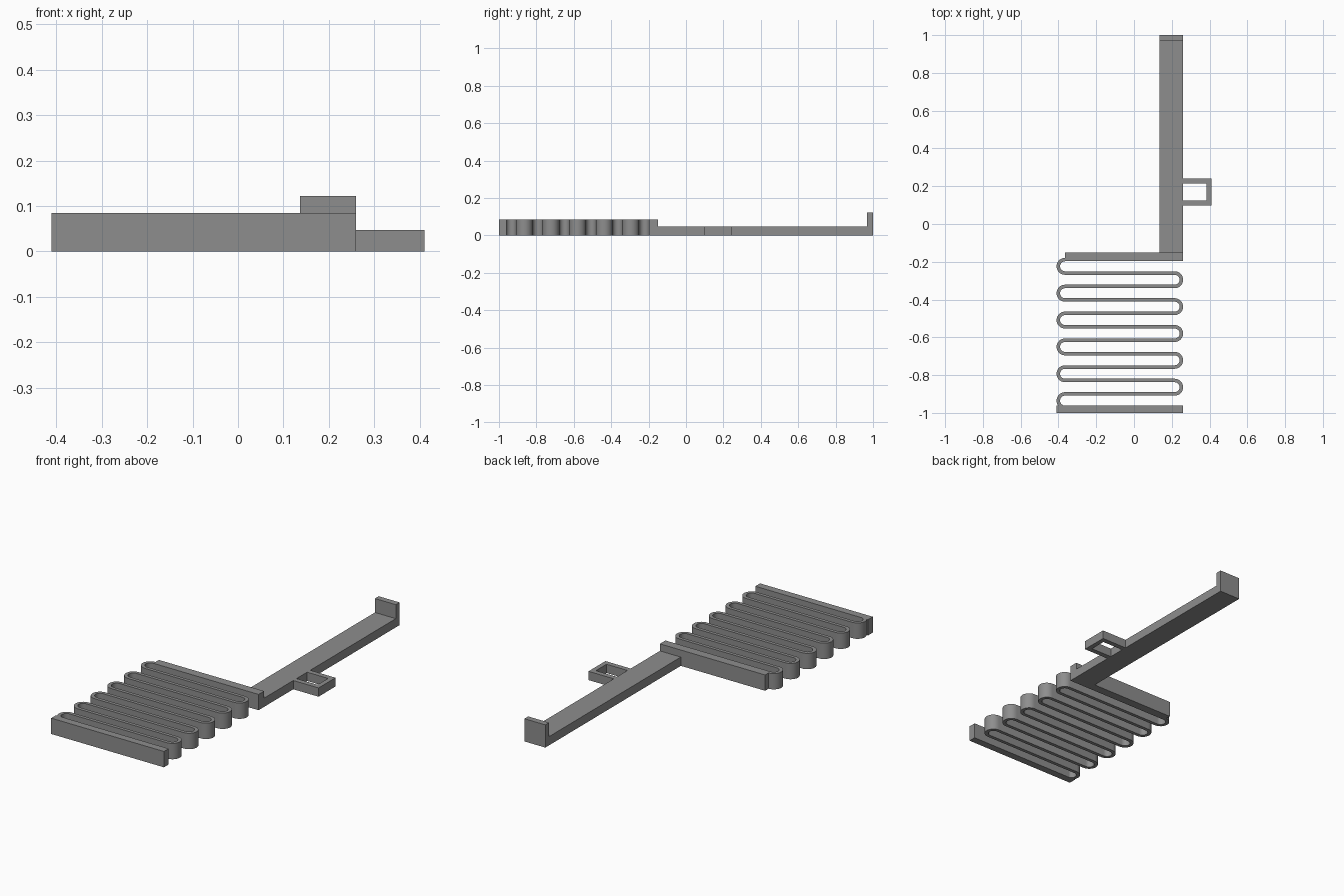
import bpy, bmesh, math
from mathutils import Vector

if "Cube" in bpy.data.objects:
    bpy.data.objects.remove(bpy.data.objects["Cube"])

grey = bpy.data.materials.new("mid_grey")
grey.diffuse_color = (0.27, 0.27, 0.27, 1)
grey.use_nodes = True
grey.node_tree.nodes["Principled BSDF"].inputs["Base Color"].default_value = grey.diffuse_color

BAR_H, ARM_H = 0.085, 0.047       # heights of the spring and the arm
LEFT, RIGHT = -0.41, 0.26         # spring extents in x
WIRE, PITCH = 0.0185, 0.0711      # spring wall thickness and run spacing
FIRST_RUN, RUNS = -0.1885, 12


def finish(name, bm):
    bmesh.ops.recalc_face_normals(bm, faces=bm.faces)
    mesh = bpy.data.meshes.new(name)
    bm.to_mesh(mesh)
    bm.free()
    mesh.materials.append(grey)
    obj = bpy.data.objects.new(name, mesh)
    bpy.context.collection.objects.link(obj)
    return obj


def prism(name, outline, height):
    """Extrude a flat outline upward from the floor."""
    bm = bmesh.new()
    face = bm.faces.new([bm.verts.new((x, y, 0)) for x, y in outline])
    top = bmesh.ops.extrude_face_region(bm, geom=[face])["geom"]
    bmesh.ops.translate(bm, vec=(0, 0, height),
                        verts=[g for g in top if isinstance(g, bmesh.types.BMVert)])
    return finish(name, bm)


def block(name, x0, x1, y0, y1, height):
    return prism(name, [(x0, y0), (x1, y0), (x1, y1), (x0, y1)], height)


def ribbon(name, path, width, height):
    """Sweep an upright rectangular wall along (point, normal) pairs."""
    bm = bmesh.new()
    rings = []
    for p, n in path:
        a, b = p + n * width / 2, p - n * width / 2
        rings.append([bm.verts.new((q.x, q.y, z))
                      for q, z in ((a, 0), (b, 0), (b, height), (a, height))])
    for r, s in zip(rings, rings[1:]):
        for i in range(4):
            j = (i + 1) % 4
            bm.faces.new((r[i], r[j], s[j], s[i]))
    bm.faces.new(rings[0])
    bm.faces.new(rings[-1])
    return finish(name, bm)


# Serpentine spring: alternating left and right half-circle turns
radius = PITCH / 2
outer = radius + WIRE / 2
path = []
for k in range(RUNS - 1):
    side = -1 if k % 2 == 0 else 1
    centre = Vector((LEFT + outer if side < 0 else RIGHT - outer,
                     FIRST_RUN - (k + 0.5) * PITCH))
    for i in range(17):
        a = math.pi / 2 - math.pi * i / 16
        d = Vector((side * math.cos(a), math.sin(a)))
        path.append((centre + d * radius, d * -side))
spring = ribbon("serpentine_spring", path, WIRE, BAR_H)
bpy.context.view_layer.objects.active = spring
spring.select_set(True)
bpy.ops.object.shade_smooth_by_angle(angle=math.radians(35))

# End bars of the spring
block("front_bar", LEFT, RIGHT, -1.0, -0.96, BAR_H)
block("rear_bar", LEFT + outer, RIGHT, -0.197, -0.15, BAR_H)

# Long arm with an upturned tip, drawn as an L-shaped side profile
bm = bmesh.new()
profile = [(-0.15, 0), (1, 0), (1, 0.122), (0.968, 0.122), (0.968, ARM_H), (-0.15, ARM_H)]
face = bm.faces.new([bm.verts.new((0.136, y, z)) for y, z in profile])
geom = bmesh.ops.extrude_face_region(bm, geom=[face])["geom"]
bmesh.ops.translate(bm, vec=(RIGHT - 0.136, 0, 0),
                    verts=[g for g in geom if isinstance(g, bmesh.types.BMVert)])
finish("arm", bm)

# Square loop on the side of the arm, as a three-sided frame
prism("side_loop", [(RIGHT, 0.098), (0.41, 0.098), (0.41, 0.242), (RIGHT, 0.242),
                    (RIGHT, 0.215), (0.385, 0.215), (0.385, 0.125), (RIGHT, 0.125)], ARM_H)
